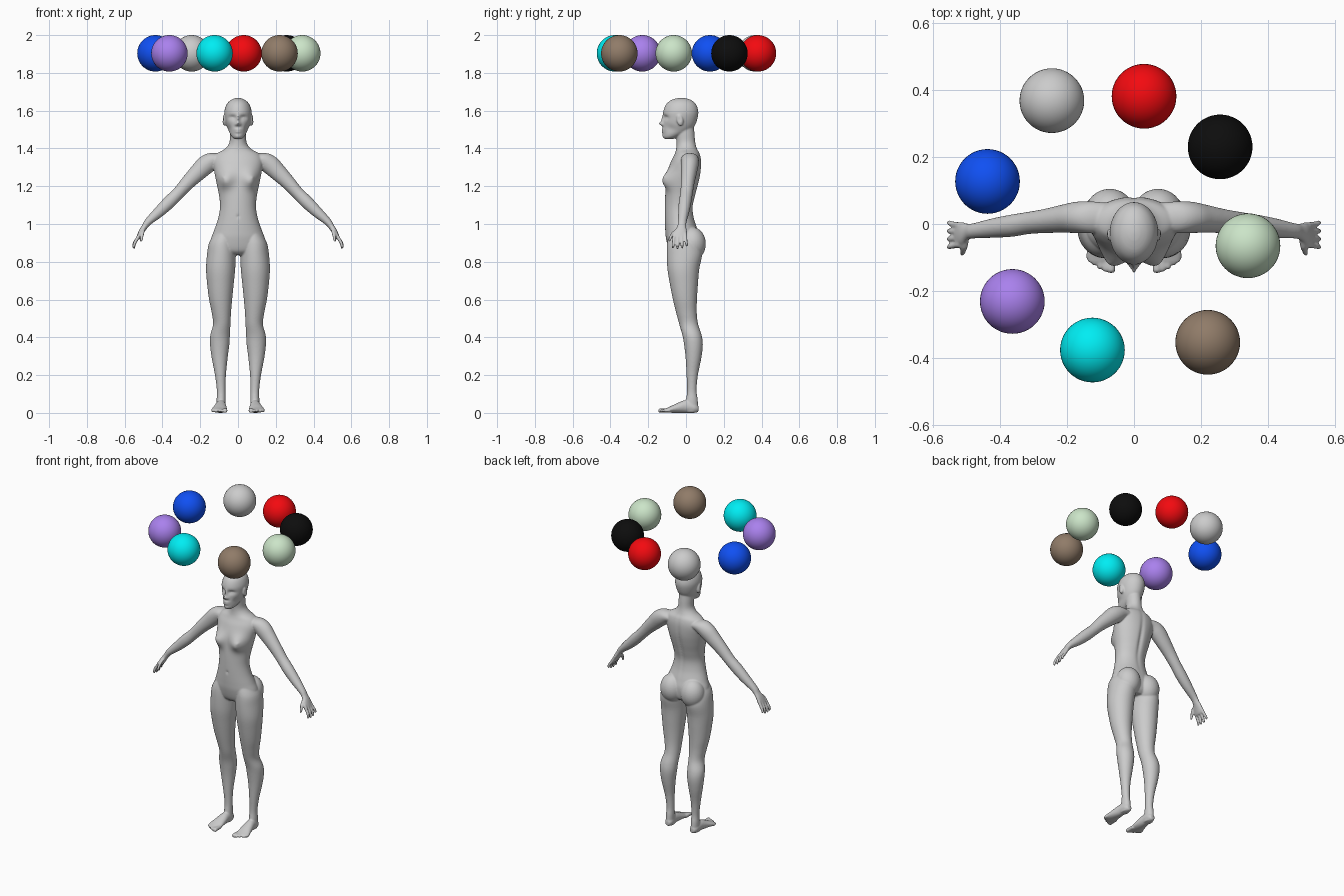
import bpy, bmesh, math
from mathutils import Vector, Matrix

X, Y, Z = Vector((1, 0, 0)), Vector((0, 1, 0)), Vector((0, 0, 1))
bm = bmesh.new()


def loft(rows, u, v, n=40, steps=5):
    """Smooth tube through rows of (x, y, z, radius along u, radius along v)."""
    pts = [rows[0]] + list(rows) + [rows[-1]]
    path = []
    for i in range(len(rows) - 1):
        p0, p1, p2, p3 = pts[i:i + 4]
        for s in range(steps):
            t = s / steps
            path.append([0.5 * (2 * b + (c - a) * t + (2 * a - 5 * b + 4 * c - d) * t * t
                                + (3 * b - a - 3 * c + d) * t ** 3)
                         for a, b, c, d in zip(p0, p1, p2, p3)])
    path.append(rows[-1])
    rings = []
    for x, y, z, a, b in path:
        rings.append([bm.verts.new(Vector((x, y, z))
                      + u * a * math.cos(2 * math.pi * k / n)
                      + v * b * math.sin(2 * math.pi * k / n)) for k in range(n)])
    for r, q in zip(rings, rings[1:]):
        for k in range(n):
            bm.faces.new((r[k], r[(k + 1) % n], q[(k + 1) % n], q[k]))
    bm.faces.new(rings[0])
    bm.faces.new(rings[-1])
    return [w for r in rings for w in r]


def upright(rows, **kw):
    """Horizontal sections given as (z, centre x, half width, front y, back y)."""
    return loft([(x, (f + b) / 2, z, w, (b - f) / 2) for z, x, w, f, b in rows], X, Y, **kw)


def push(verts, centre, radii, offset):
    """Soft sculpting dab, the same on both sides."""
    for w in verts:
        p = (abs(w.co.x), w.co.y, w.co.z)
        d = sum(((a - c) / r) ** 2 for a, c, r in zip(p, centre, radii))
        if d < 9:
            o = Vector(offset) * math.exp(-d)
            o.x *= math.copysign(1, w.co.x)
            w.co += o


def ellipsoid(centre, radii, tilt=0):
    m = Matrix.Translation(centre) @ Matrix.Rotation(tilt, 4, 'X') @ Matrix.Diagonal((*radii, 1))
    return bmesh.ops.create_uvsphere(bm, u_segments=32, v_segments=20, radius=1, matrix=m)['verts']


# torso and neck
torso = upright([
    (.835, 0, .06, -.06, .05), (.86, 0, .145, -.088, .07), (.92, 0, .143, -.105, .075),
    (.97, 0, .125, -.11, .062), (1.03, 0, .105, -.112, .043), (1.09, 0, .095, -.112, .037),
    (1.15, 0, .10, -.11, .05), (1.21, 0, .112, -.105, .066), (1.27, 0, .124, -.10, .078),
    (1.33, 0, .132, -.08, .081), (1.37, 0, .115, -.06, .074), (1.397, 0, .07, -.052, .06),
    (1.43, 0, .046, -.05, .05), (1.48, 0, .043, -.055, .045), (1.53, 0, .043, -.06, .04)],
    n=96, steps=6)
push(torso, (.068, -.1, 1.235), (.042, .07, .045), (.004, -.036, -.004))
push(torso, (.078, -.12, 1.245), (.007, .04, .007), (0, -.006, 0))
push(torso, (0, -.11, 1.04), (.006, .03, .008), (0, .008, 0))
push(torso, (0, .06, 1.2), (.013, .05, .15), (0, -.009, 0))

# head and face
head = upright([
    (1.45, 0, .018, -.112, -.07), (1.463, 0, .034, -.12, -.035), (1.49, 0, .049, -.122, .02),
    (1.52, 0, .061, -.121, .046), (1.56, 0, .070, -.12, .061), (1.595, 0, .072, -.12, .065),
    (1.63, 0, .062, -.107, .055), (1.652, 0, .044, -.085, .034), (1.664, 0, .022, -.055, .006),
    (1.668, 0, .004, -.03, -.02)], n=112, steps=8)
for dab in [
    ((.029, -.112, 1.563), (.018, .05, .011), (0, .015, 0)),     # eye sockets
    ((.030, -.1, 1.56), (.010, .04, .006), (0, -.007, 0)),       # eyes
    ((0, -.12, 1.555), (.008, .05, .02), (0, -.012, 0)),         # nose bridge
    ((0, -.125, 1.531), (.010, .05, .010), (0, -.024, 0)),       # nose tip
    ((.013, -.12, 1.527), (.006, .04, .006), (0, -.008, 0)),     # nostrils
    ((0, -.122, 1.500), (.019, .04, .005), (0, -.009, 0)),       # upper lip
    ((0, -.122, 1.488), (.016, .04, .005), (0, -.009, 0)),       # lower lip
    ((0, -.12, 1.464), (.016, .03, .010), (0, -.005, 0)),        # chin
    ((.05, -.09, 1.505), (.015, .05, .02), (-.004, .004, 0)),    # cheeks
]:
    push(head, *dab)

# ear
ear = ellipsoid((.072, -.032, 1.55), (.011, .017, .031), .2)
push(ear, (.085, -.036, 1.553), (.02, .008, .014), (-.006, 0, 0))

# buttock
ellipsoid((.072, .033, .895), (.074, .072, .088))

# leg
upright([
    (.95, .07, .055, -.09, .05), (.90, .084, .069, -.10, .07), (.84, .088, .076, -.102, .085),
    (.76, .092, .077, -.098, .07), (.68, .093, .070, -.085, .063), (.60, .092, .061, -.069, .058),
    (.53, .088, .051, -.052, .057), (.47, .086, .046, -.036, .064), (.41, .095, .052, -.019, .083),
    (.36, .097, .051, -.01, .089), (.29, .097, .042, -.002, .081), (.20, .093, .029, .003, .063),
    (.12, .089, .023, .006, .056), (.07, .089, .024, .0, .062), (.02, .089, .024, -.01, .064),
    (.004, .089, .021, -.008, .058)])

# foot and toes
loft([(.088, .066, .022, .014, .016), (.089, .045, .027, .025, .027), (.091, 0, .034, .028, .034),
      (.095, -.05, .025, .036, .025), (.100, -.09, .016, .042, .015),
      (.101, -.114, .012, .036, .010)], X, Z)
for i in range(5):
    r = .012 if i == 0 else .0085
    x, tip = .068 + .0165 * i, -.146 + .001 * i + .0022 * i * i
    loft([(x, -.085, .013, r, r), (x, tip + .015, .013, r, r), (x, tip + .004, .011, r, r * .9),
          (x, tip, .010, r * .5, r * .5)], X, Z, n=16)

# arm, wrist and palm
slope = Vector((.72, 0, .69))
loft([(.06, .02, 1.345, .04, .04), (.12, .02, 1.343, .047, .046), (.165, .02, 1.317, .047, .051),
      (.21, .016, 1.275, .042, .046), (.265, .009, 1.22, .036, .038), (.315, .003, 1.165, .033, .033),
      (.365, -.005, 1.115, .033, .034), (.42, -.012, 1.062, .029, .029), (.475, -.02, 1.012, .023, .02),
      (.495, -.023, .985, .024, .016), (.511, -.029, .96, .034, .015), (.524, -.033, .935, .037, .013),
      (.53, -.034, .925, .033, .010)], Y, slope)

# fingers and thumb
across = Vector((.9, 0, .43))
for i in range(4):
    y, drop = -.062 + .0195 * i, (.004, 0, .002, .014)[i]
    out = (i - 1.5) * .005
    loft([(.517, y, .95, .009, .010), (.535, y + out * .3, .92, .0085, .0095),
          (.548, y + out * .7, .895 + drop * .5, .008, .0085),
          (.552, y + out, .874 + drop, .007, .0075),
          (.552, y + out, .868 + drop, .004, .004)], Y, across, n=16)
loft([(.502, -.035, .975, .013, .012), (.505, -.062, .958, .011, .011),
      (.509, -.078, .935, .009, .009), (.512, -.088, .912, .007, .007),
      (.513, -.09, .907, .004, .004)], Y, X, n=16)

# fuse all body parts into one smooth skin
bmesh.ops.recalc_face_normals(bm, faces=bm.faces)
mesh = bpy.data.meshes.new("figure")
bm.to_mesh(mesh)
bm.free()
figure = bpy.data.objects.new("figure", mesh)
bpy.context.collection.objects.link(figure)
mirror = figure.modifiers.new("mirror", 'MIRROR')
mirror.use_mirror_merge = False
fuse = figure.modifiers.new("fuse", 'REMESH')
fuse.mode = 'VOXEL'
fuse.voxel_size = .0045
fuse.use_smooth_shade = True
relax = figure.modifiers.new("relax", 'SMOOTH')
relax.factor, relax.iterations = .5, 4

# ring of coloured balls above the head
balls = [("grey", -.245, .368, None), ("red", .03, .381, (.9, .003, .005)),
         ("black", .257, .23, (.004, .004, .004)), ("pale_green", .34, -.065, (.6, .78, .58)),
         ("brown", .22, -.353, (.28, .2, .14)), ("cyan", -.124, -.376, (0, .85, .9)),
         ("purple", -.363, -.231, (.4, .22, .85)), ("blue", -.437, .127, (.005, .08, .9))]
for name, x, y, colour in balls:
    bpy.ops.mesh.primitive_uv_sphere_add(segments=48, ring_count=24, radius=.0965,
                                         location=(x, y, 1.9035))
    ball = bpy.context.object
    ball.name = name + "_ball"
    bpy.ops.object.shade_smooth()
    if colour:
        mat = bpy.data.materials.new(name)
        mat.diffuse_color = (*colour, 1)
        ball.data.materials.append(mat)
